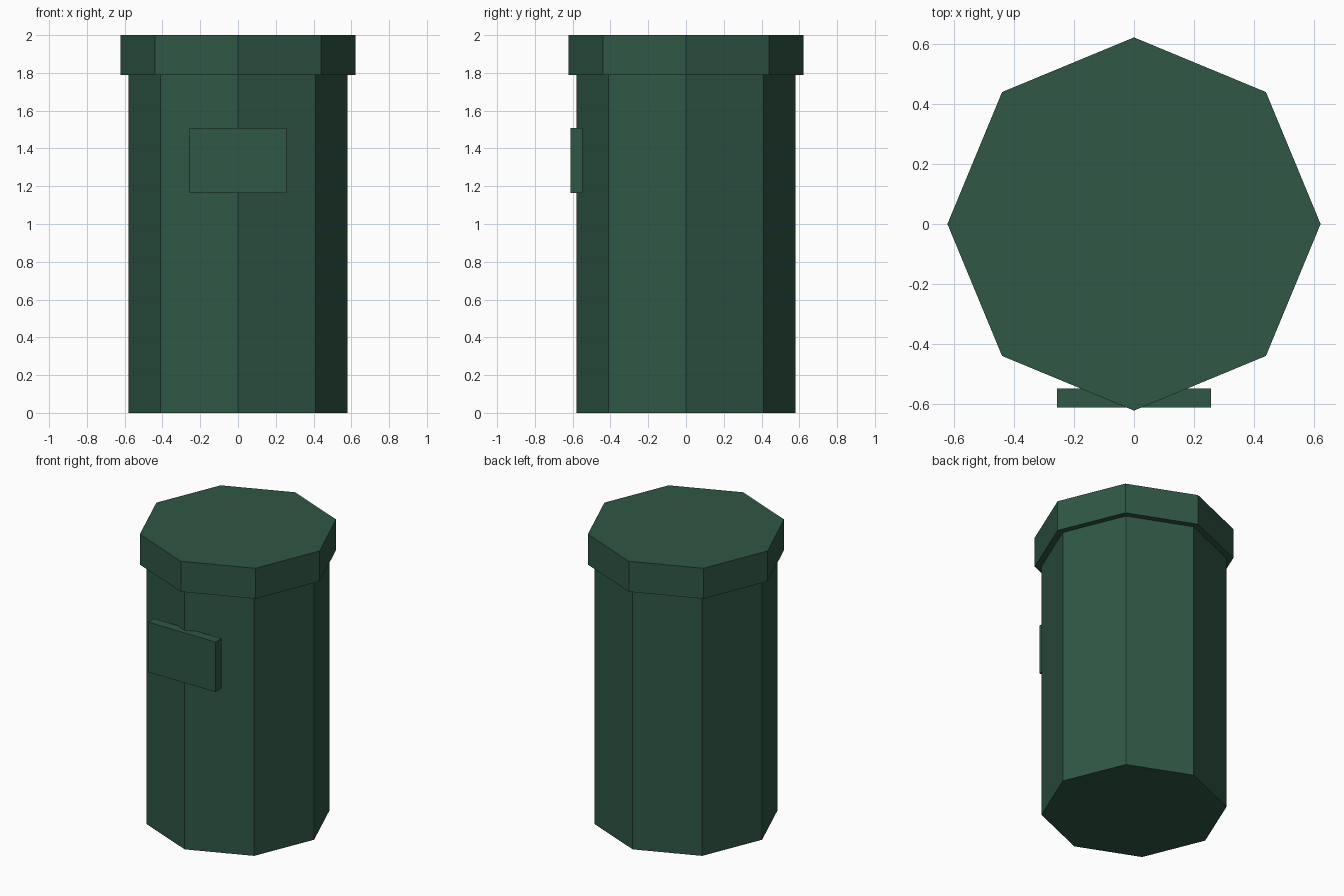
import bpy

cube = bpy.data.objects.get("Cube")
if cube:
    bpy.data.objects.remove(cube, do_unlink=True)

# Single painted colour
green = bpy.data.materials.new("dark_green")
green.use_nodes = True
colour = (0.029, 0.095, 0.06, 1)
green.diffuse_color = colour
green.node_tree.nodes["Principled BSDF"].inputs["Base Color"].default_value = colour


def finish(name):
    obj = bpy.context.object
    obj.name = name
    obj.data.materials.append(green)
    return obj


def octagon(name, radius, bottom, top):
    """Eight-sided prism with corners on the x and y axes."""
    bpy.ops.mesh.primitive_cylinder_add(
        vertices=8, radius=radius, depth=top - bottom,
        location=(0, 0, (bottom + top) / 2))
    return finish(name)


# Bin body and overhanging lid
octagon("body", 0.58, 0, 1.79)
octagon("lid", 0.622, 1.79, 2)

# Flat plate on the front corner
bpy.ops.mesh.primitive_cube_add(size=1, location=(0, -0.58, 1.337))
plate = finish("front_plate")
plate.scale = (0.514, 0.064, 0.344)
bpy.ops.object.transform_apply(location=False, rotation=False, scale=True)
